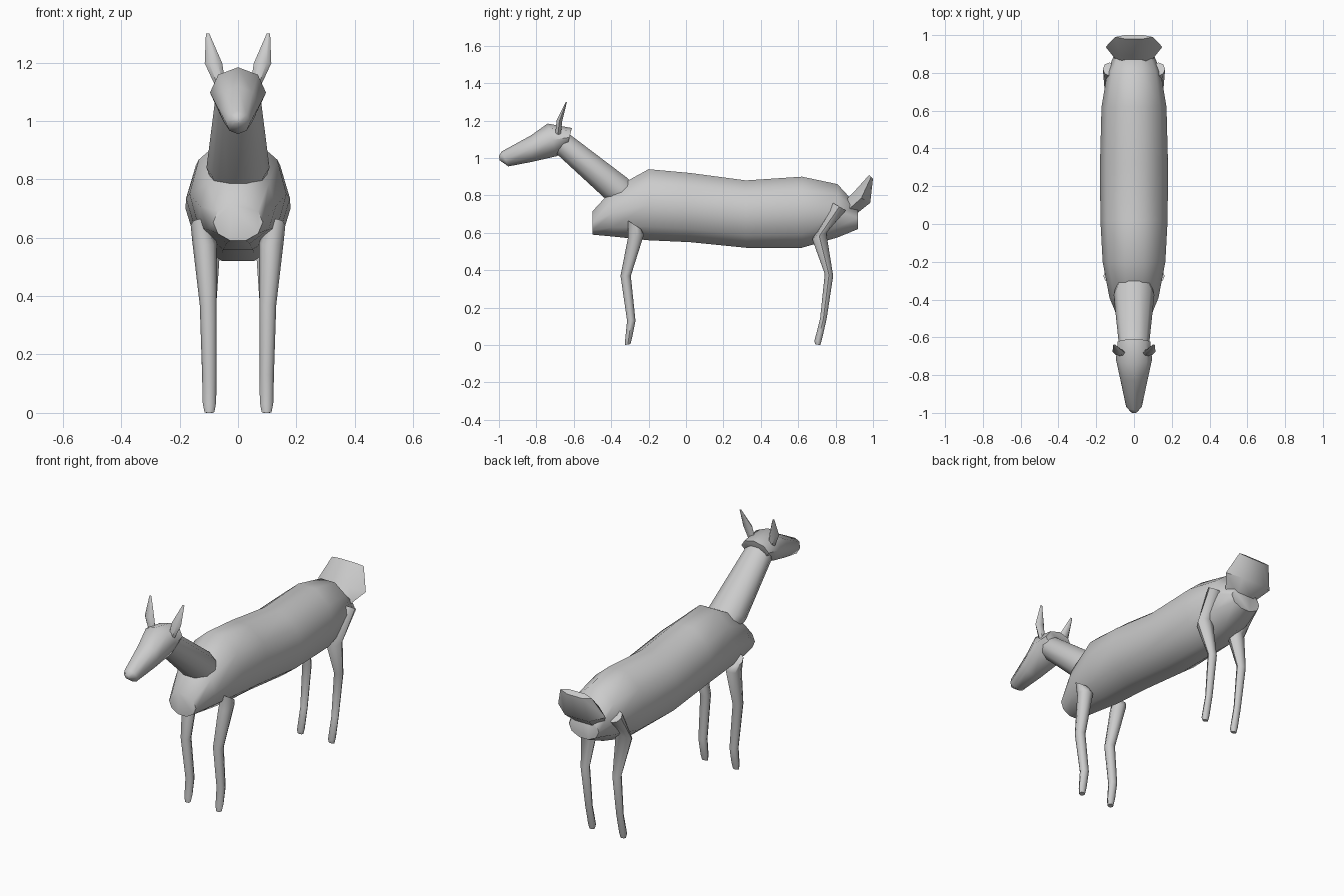
import bpy, bmesh, math
from mathutils import Vector


def loft(name, rings, sides, side=1):
    """Tube through rings; each ring = (upper (y,z), lower (y,z), half width, x centre)."""
    bm = bmesh.new()
    angles = [2 * math.pi * i / sides for i in range(sides)]
    k = 1 / max(math.sin(a) for a in angles)
    loops = []
    for up, low, w, x in rings:
        u, l = Vector((0, *up)), Vector((0, *low))
        mid, half = (u + l) / 2, (u - l) / 2 * k
        loops.append([bm.verts.new(mid + half * math.sin(a) +
                                   Vector((side * x + w * math.cos(a), 0, 0))) for a in angles])
    for p, q in zip(loops, loops[1:]):
        for i in range(sides):
            j = (i + 1) % sides
            bm.faces.new((p[i], p[j], q[j], q[i]))
    bm.faces.new(loops[0])
    bm.faces.new(loops[-1])
    bmesh.ops.recalc_face_normals(bm, faces=bm.faces)
    me = bpy.data.meshes.new(name)
    bm.to_mesh(me)
    bm.free()
    ob = bpy.data.objects.new(name, me)
    bpy.context.collection.objects.link(ob)
    bpy.ops.object.select_all(action='DESELECT')
    ob.select_set(True)
    bpy.context.view_layer.objects.active = ob
    bpy.ops.object.shade_smooth_by_angle(angle=math.radians(50))
    return ob


# Body: y, top z, bottom z, half width
body = [(-0.50, 0.715, 0.59, 0.085), (-0.39, 0.835, 0.58, 0.13), (-0.20, 0.94, 0.56, 0.166),
        (0.02, 0.92, 0.55, 0.178), (0.32, 0.88, 0.52, 0.18), (0.62, 0.90, 0.52, 0.172),
        (0.81, 0.86, 0.575, 0.14), (0.92, 0.74, 0.62, 0.095)]
loft("body", [((y, t), (y, b), w, 0) for y, t, b, w in body], 10)

# Neck
loft("neck", [((-0.62, 1.125), (-0.695, 1.025), 0.078, 0),
              ((-0.31, 0.89), (-0.44, 0.79), 0.108, 0),
              ((-0.26, 0.84), (-0.36, 0.74), 0.09, 0)], 10)

# Head
loft("head", [((-1.0, 1.012), (-0.997, 0.988), 0.014, 0),
              ((-0.985, 1.035), (-0.95, 0.955), 0.042, 0),
              ((-0.83, 1.12), (-0.82, 0.98), 0.072, 0),
              ((-0.74, 1.184), (-0.69, 1.01), 0.096, 0),
              ((-0.61, 1.16), (-0.635, 1.06), 0.086, 0)], 8)

# Tail: a short upturned fan
loft("tail", [((0.84, 0.76), (0.91, 0.70), 0.10, 0),
              ((0.89, 0.81), (0.985, 0.76), 0.15, 0),
              ((0.98, 0.91), (1.0, 0.89), 0.10, 0)], 6)

# Paired parts
for side, tag in ((1, "left"), (-1, "right")):
    loft("ear_" + tag, [((-0.70, 1.12), (-0.67, 1.12), 0.018, 0.06),
                        ((-0.692, 1.20), (-0.662, 1.195), 0.03, 0.084),
                        ((-0.643, 1.30), (-0.637, 1.298), 0.006, 0.104)], 6, side)
    loft("front_leg_" + tag, [((-0.31, 0.665), (-0.24, 0.62), 0.032, 0.13),
                              ((-0.31, 0.575), (-0.225, 0.59), 0.042, 0.114),
                              ((-0.35, 0.37), (-0.295, 0.37), 0.029, 0.102),
                              ((-0.315, 0.13), (-0.27, 0.13), 0.025, 0.098),
                              ((-0.325, 0.03), (-0.288, 0.04), 0.023, 0.098),
                              ((-0.325, 0.0), (-0.297, 0.005), 0.017, 0.098)], 8, side)
    loft("back_leg_" + tag, [((0.785, 0.76), (0.855, 0.72), 0.035, 0.13),
                             ((0.675, 0.565), (0.75, 0.60), 0.048, 0.108),
                             ((0.742, 0.38), (0.787, 0.37), 0.026, 0.10),
                             ((0.717, 0.14), (0.752, 0.14), 0.021, 0.098),
                             ((0.686, 0.02), (0.727, 0.03), 0.021, 0.098),
                             ((0.692, 0.003), (0.718, 0.0), 0.016, 0.098)], 8, side)
